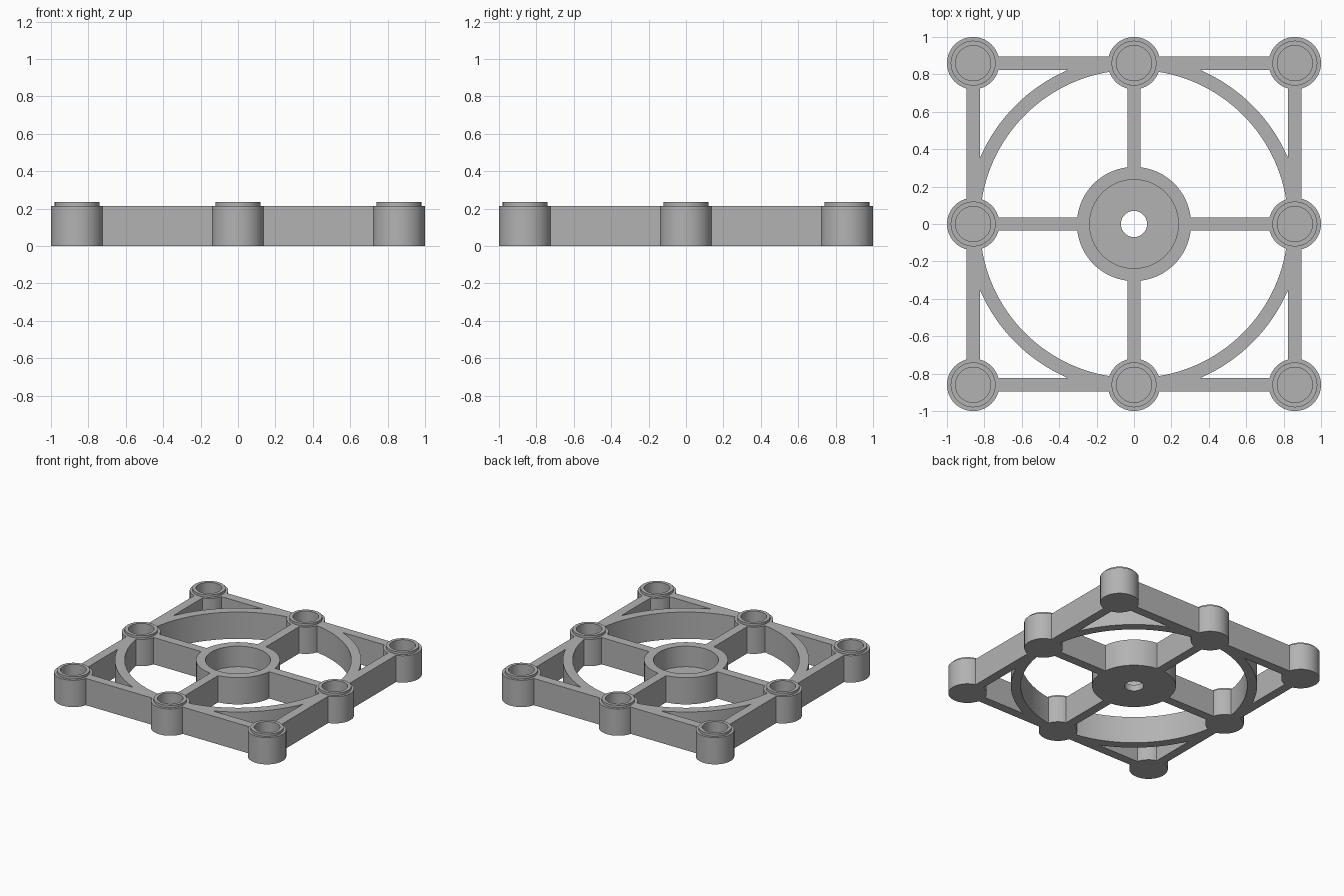
import bpy, bmesh
from math import pi, cos, sin, radians
from mathutils import Matrix, Vector

if "Cube" in bpy.data.objects:
    bpy.data.objects.remove(bpy.data.objects["Cube"], do_unlink=True)

GREY = (0.45, 0.45, 0.45, 1)
grey = bpy.data.materials.new("plain_grey")
grey.use_nodes = True
grey.diffuse_color = GREY
grey.node_tree.nodes["Principled BSDF"].inputs["Base Color"].default_value = GREY

SPAN = 0.86     # post spacing and ring radius
HALF = 0.036    # half thickness of bars and ring
HEIGHT = 0.215
POST_R, HUB_R = 0.14, 0.305


def finish(name, bm):
    bmesh.ops.remove_doubles(bm, verts=bm.verts, dist=1e-5)
    bmesh.ops.recalc_face_normals(bm, faces=bm.faces)
    mesh = bpy.data.meshes.new(name)
    bm.to_mesh(mesh)
    bm.free()
    mesh.materials.append(grey)
    obj = bpy.data.objects.new(name, mesh)
    bpy.context.collection.objects.link(obj)
    bpy.ops.object.select_all(action="DESELECT")
    obj.select_set(True)
    bpy.context.view_layer.objects.active = obj
    bpy.ops.object.shade_smooth_by_angle(angle=radians(30))
    return obj


def lathe(name, profile, at=(0, 0), closed=False, steps=64):
    bm = bmesh.new()
    verts = [bm.verts.new((r, 0, z)) for r, z in profile]
    pairs = list(zip(verts, verts[1:])) + ([(verts[-1], verts[0])] if closed else [])
    edges = [bm.edges.new(p) for p in pairs]
    bmesh.ops.spin(bm, geom=verts + edges, cent=(0, 0, 0), axis=(0, 0, 1),
                   angle=2 * pi, steps=steps)
    bmesh.ops.translate(bm, verts=bm.verts, vec=(*at, 0))
    return finish(name, bm)


def prism(name, outline):
    bm = bmesh.new()
    face = bm.faces.new([bm.verts.new((x, y, 0)) for x, y in outline])
    top = bmesh.ops.extrude_face_region(bm, geom=[face])["geom"]
    bmesh.ops.translate(bm, vec=(0, 0, HEIGHT),
                        verts=[v for v in top if isinstance(v, bmesh.types.BMVert)])
    return finish(name, bm)


def bar(name, start, end):
    a, b = Vector(start), Vector(end)
    side = (b - a).normalized().orthogonal() * HALF
    return prism(name, [a - side, b - side, b + side, a + side])


# Eight open-topped posts with a stepped lip
post_profile = [(0, 0), (POST_R, 0), (POST_R, HEIGHT), (0.12, HEIGHT), (0.12, 0.235),
                (0.094, 0.235), (0.094, 0.13), (0, 0.13)]
for col, x in (("right", -SPAN), ("middle", 0), ("left", SPAN)):
    for row, y in (("front", -SPAN), ("centre", 0), ("back", SPAN)):
        if x or y:
            lathe(f"post_{row}_{col}", post_profile, (x, y))

# Central cup with a bored floor
lathe("hub", [(0.07, 0), (HUB_R, 0), (HUB_R, HEIGHT), (0.237, HEIGHT),
              (0.237, 0.05), (0.07, 0.05)], closed=True, steps=96)

# Frame bars, spokes and ring arcs, stopped inside the post walls
GAP = 0.123
for i, side in enumerate(("left", "back", "right", "front")):
    turn = Matrix.Rotation(i * pi / 2, 2)
    bar(f"spoke_{side}", turn @ Vector((HUB_R - 0.02, 0)), turn @ Vector((SPAN - GAP, 0)))
    for half, s in (("first", -1), ("second", 1)):
        bar(f"frame_bar_{side}_{half}", turn @ Vector((SPAN, s * GAP)),
            turn @ Vector((SPAN, s * (SPAN - GAP))))
    trim, n = GAP / SPAN, 28
    angles = [i * pi / 2 + trim + (pi / 2 - 2 * trim) * k / n for k in range(n + 1)]
    outer = [((SPAN + HALF) * cos(a), (SPAN + HALF) * sin(a)) for a in angles]
    inner = [((SPAN - HALF) * cos(a), (SPAN - HALF) * sin(a)) for a in angles]
    prism(f"ring_arc_{side}", outer + inner[::-1])
